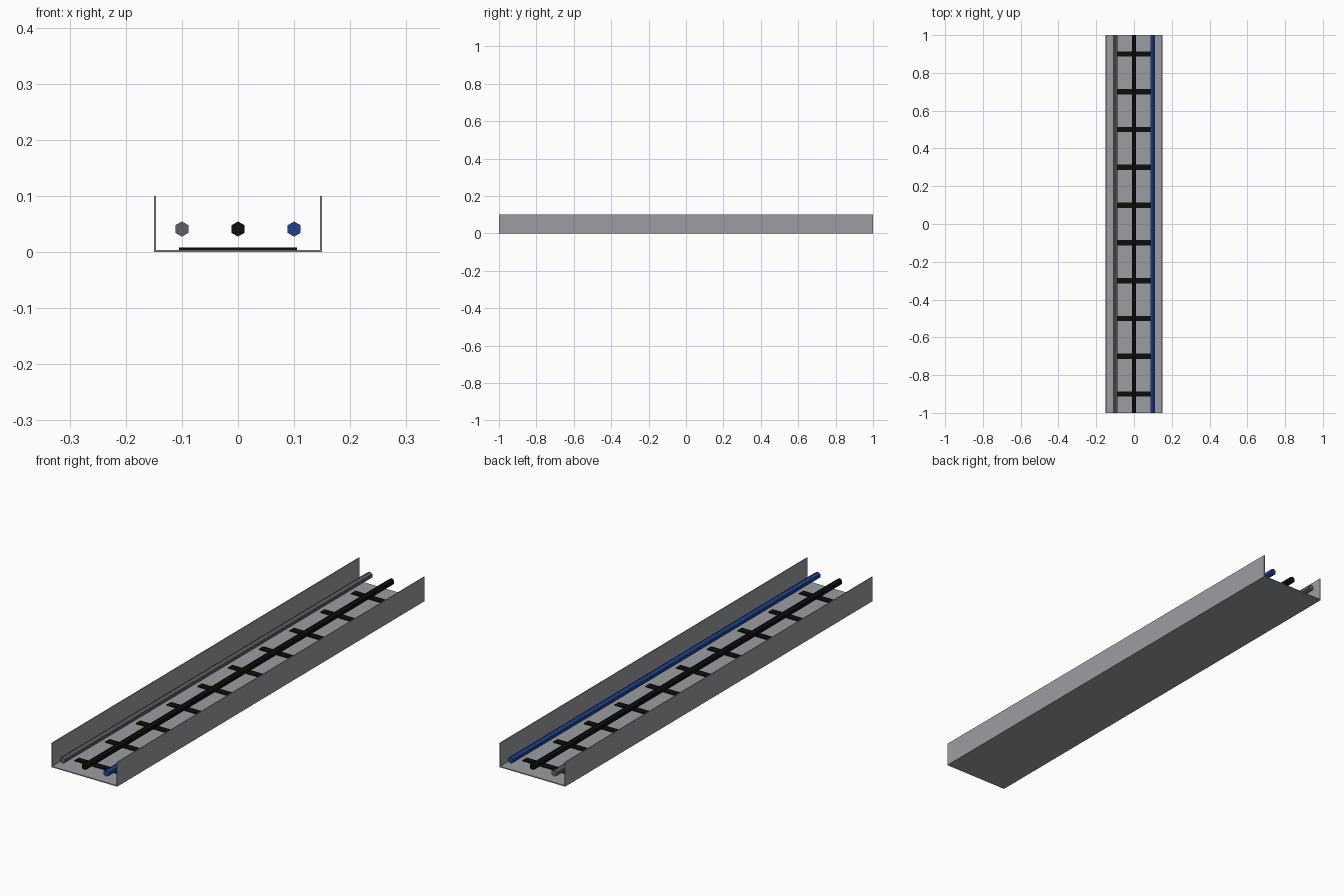
import bpy, bmesh
from math import radians
from mathutils import Matrix

cube = bpy.data.objects.get("Cube")
if cube:
    bpy.data.objects.remove(cube, do_unlink=True)


def material(name, rgb):
    mat = bpy.data.materials.new(name)
    mat.use_nodes = True
    color = (*rgb, 1)
    mat.diffuse_color = color
    mat.node_tree.nodes["Principled BSDF"].inputs["Base Color"].default_value = color
    return mat


def add_object(name, bm, mat):
    bmesh.ops.recalc_face_normals(bm, faces=bm.faces)
    mesh = bpy.data.meshes.new(name)
    bm.to_mesh(mesh)
    bm.free()
    mesh.materials.append(mat)
    obj = bpy.data.objects.new(name, mesh)
    bpy.context.collection.objects.link(obj)
    return obj


metal = material("galvanised grey", (0.33, 0.34, 0.36))
dark_grey = material("dark grey", (0.11, 0.115, 0.125))
black = material("black", (0.004, 0.004, 0.004))
blue = material("blue", (0.013, 0.055, 0.27))

LENGTH, HALF, HEIGHT, WALL = 2.0, 0.15, 0.1, 0.004

# Open channel: U-shaped profile extruded along y
inner = HALF - WALL
right_half = [(HALF, 0), (HALF, HEIGHT), (inner, HEIGHT), (inner, WALL)]
profile = right_half + [(-x, z) for x, z in reversed(right_half)]
bm = bmesh.new()
face = bm.faces.new([bm.verts.new((x, -LENGTH / 2, z)) for x, z in profile])
ext = bmesh.ops.extrude_face_region(bm, geom=[face], use_keep_orig=True)
moved = [v for v in ext["geom"] if isinstance(v, bmesh.types.BMVert)]
bmesh.ops.translate(bm, verts=moved, vec=(0, LENGTH, 0))
add_object("tray", bm, metal)

# Hexagonal cables running the full length
for name, x, mat in (("right_cable", -0.1, dark_grey),
                     ("middle_cable", 0, black),
                     ("left_cable", 0.1, blue)):
    bm = bmesh.new()
    bmesh.ops.create_cone(bm, cap_ends=True, segments=6, radius1=0.0135,
                          radius2=0.0135, depth=LENGTH,
                          matrix=Matrix.Rotation(radians(90), 4, "X"))
    add_object(name, bm, mat).location = (x, 0, 0.041)

# Flat cross strips on the floor
for i in range(10):
    bm = bmesh.new()
    bmesh.ops.create_cube(bm, size=1, matrix=Matrix.Diagonal((0.21, 0.028, 0.004, 1)))
    add_object(f"cross_strip_{i + 1}", bm, black).location = (0, -0.9 + 0.2 * i, 0.006)
